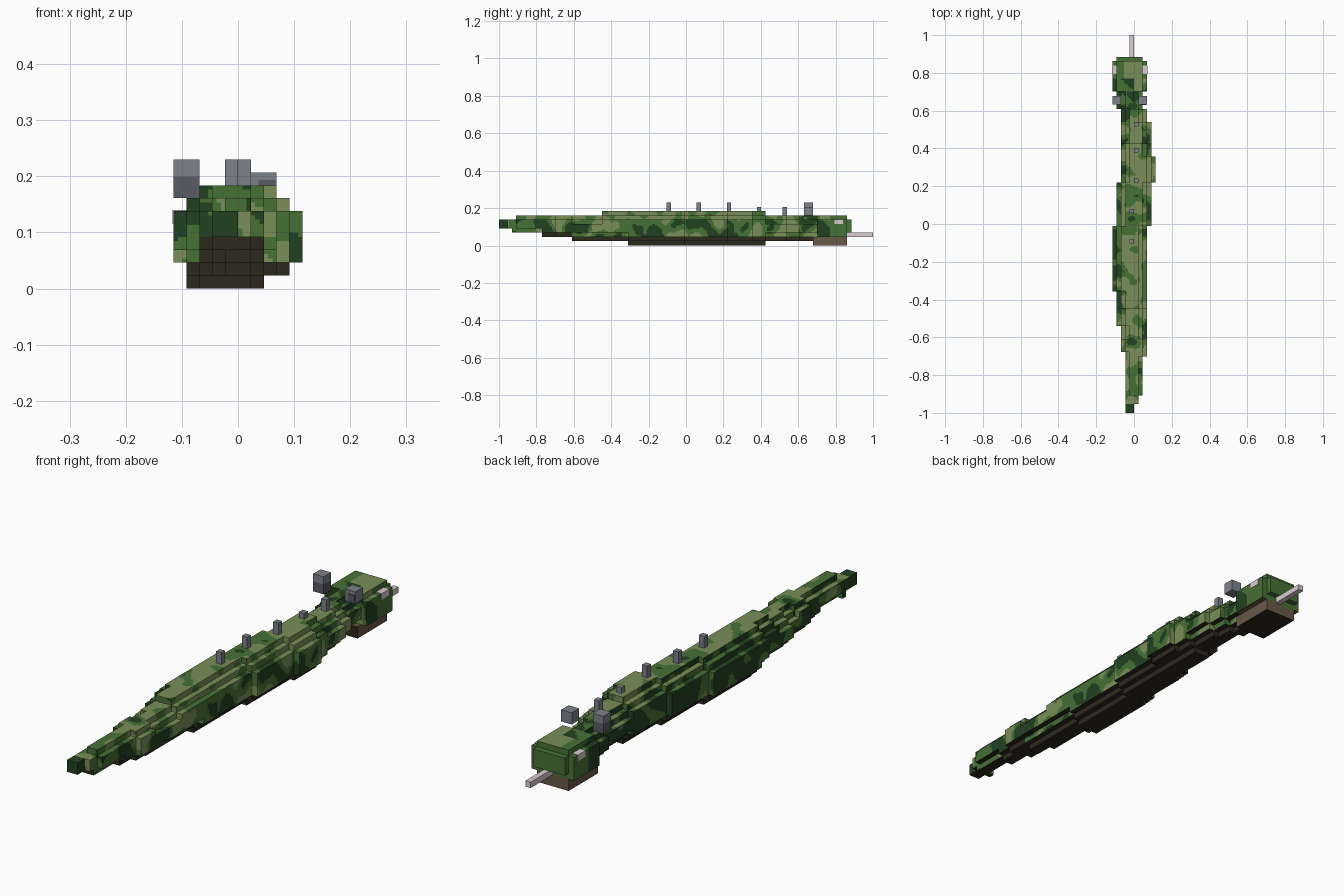
import bpy
import bmesh
from math import floor
from mathutils import Vector, noise

cube = bpy.data.objects.get("Cube")
if cube:
    bpy.data.objects.remove(cube, do_unlink=True)

V = 2 / 87  # block size
ORIGIN = Vector((0, -1, 0))


def material(name, *rgb):
    m = bpy.data.materials.new(name)
    m.use_nodes = True
    m.diffuse_color = (*rgb, 1)
    bsdf = m.node_tree.nodes["Principled BSDF"]
    bsdf.inputs["Base Color"].default_value = (*rgb, 1)
    bsdf.inputs["Roughness"].default_value = 0.9
    return m


olive = material("olive green", 0.195, 0.275, 0.10)
leaf = material("leaf green", 0.062, 0.165, 0.036)
forest = material("forest green", 0.015, 0.053, 0.014)
bark = material("dark belly brown", 0.025, 0.022, 0.013)
tan = material("jaw brown", 0.14, 0.10, 0.065)
grey = material("grey", 0.21, 0.22, 0.26)
slate = material("dark grey", 0.10, 0.105, 0.13)
pale = material("pale pink", 0.70, 0.61, 0.64)
PALETTE = [olive, leaf, forest, bark, tan]
OLIVE, LEAF, FOREST, BARK, TAN = range(5)


def place(p):
    return Vector(p) * V + ORIGIN


def finish(name, bm, mats):
    mesh = bpy.data.meshes.new(name)
    bm.to_mesh(mesh)
    bm.free()
    for m in mats:
        mesh.materials.append(m)
    obj = bpy.data.objects.new(name, mesh)
    bpy.context.collection.objects.link(obj)


def box(name, low, high, mat):
    a, b = place(low), place(high)
    bm = bmesh.new()
    bmesh.ops.create_cube(bm, size=1)
    for v in bm.verts:
        v.co = Vector((a[i] + b[i]) / 2 + v.co[i] * (b[i] - a[i]) for i in range(3))
    finish(name, bm, [mat])


def fill(cells, x0, x1, y0, y1, z0, z1):
    cells.update((x, y, z) for x in range(x0, x1)
                 for y in range(y0, y1) for z in range(z0, z1))


def skin(name, cells, rule):
    """Outer faces of a set of blocks, split finely and coloured by a rule."""
    bm = bmesh.new()
    verts = {}
    for cell in cells:
        for axis in range(3):
            for side in (0, 1):
                n = [0, 0, 0]
                n[axis] = 2 * side - 1
                if tuple(c + d for c, d in zip(cell, n)) in cells:
                    continue
                loop = [(0, 0), (1, 0), (1, 1), (0, 1)]
                if not side:
                    loop.reverse()
                corners = []
                for u, w in loop:
                    p = list(cell)
                    p[axis] += side
                    p[(axis + 1) % 3] += u
                    p[(axis + 2) % 3] += w
                    key = tuple(p)
                    if key not in verts:
                        verts[key] = bm.verts.new(place(key))
                    corners.append(verts[key])
                bm.faces.new(corners)
    bmesh.ops.subdivide_edges(bm, edges=bm.edges[:], cuts=2, use_grid_fill=True)
    bm.normal_update()
    for f in bm.faces:
        p = (f.calc_center_median() - ORIGIN) / V
        n = [round(c) for c in f.normal]
        cell = [floor(c) for c in p - Vector(n) / 2]
        f.material_index = rule(cell, n, p)
    finish(name, bm, PALETTE)


def camouflage(cell, n, p):
    """Blotches: pale along the ridge, darkest on the right flank."""
    x, y, z = cell
    value = noise.noise(Vector((p.x * 0.25 + 3.6, p.y * 0.29 + 5.2, p.z * 0.27 + 9.1)))
    value += 0.15 * noise.noise(p * 0.6)
    if n[2] > 0:
        value += 0.24 if z >= 6 else 0.08
        value -= 0.28 if p.x < -3 else 0.1 if p.x > 2 else 0
    elif n[0] < 0:
        value -= 0.22 if z >= 6 else 0.36
    elif n[0] > 0:
        value += 0.2 if z >= 6 else -0.06
    else:
        value -= 0.3 if x < -3 else 0.05
    return OLIVE if value > 0.13 else LEAF if value > -0.2 else FOREST


# Body stations: start, right edge, left edge, bottom, top, corner steps
STATIONS = [
    (0, -2, 0, 4, 6, 0), (2, -2, 1, 4, 6, 0), (3, -2, 1, 3, 6, 0),
    (4, -2, 2, 3, 7, 1), (10, -2, 2, 2, 7, 1), (13, -2, 3, 2, 7, 1),
    (14, -3, 3, 2, 7, 1), (17, -3, 3, 1, 7, 2), (20, -4, 3, 1, 7, 2),
    (24, -4, 3, 1, 8, 2), (28, -5, 3, 1, 8, 2), (30, -5, 3, 0, 8, 2),
    (43, -4, 4, 0, 8, 2), (53, -3, 5, 0, 8, 2), (59, -3, 4, 0, 8, 2),
    (62, -3, 4, 1, 7, 2), (67, -3, 3, 1, 7, 2), (70, -4, 2, 1, 7, 2),
]
HEAD_START, HEAD_END, TONGUE_END = 73, 81, 87

body = set()
belly_top = {}
ends = [s[0] for s in STATIONS[1:]] + [HEAD_START + 1]
for (y0, x0, x1, z0, z1, steps), y1 in zip(STATIONS, ends):
    for k in range(steps + 1):
        fill(body, x0 + k, x1 - k, y0, y1, z0 + steps - k, z1 - steps + k)
    for y in range(y0, y1):
        belly_top[y] = max(2, z0 + 1) if y >= 10 else 0
body -= {c for c in body if c[0] >= 2 and c[2] == 0}


def body_colour(cell, n, p):
    x, y, z = cell
    if z < belly_top[y] or n[2] < 0:
        return BARK
    if n[1] < 0 and z < 4 and -4 < x < 2:
        return BARK
    if y < 2:
        return FOREST
    return camouflage(cell, n, p)


skin("body", body, body_colour)

# Head with jaw, wide cheeks and snout plate
head = set()
fill(head, -4, 2, HEAD_START, HEAD_END, 0, 2)
fill(head, -4, 2, HEAD_START + 1, HEAD_END, 2, 7)
fill(head, -5, 3, HEAD_START + 1, HEAD_END, 2, 6)
fill(head, -4, 2, HEAD_END, HEAD_END + 1, 3, 6)


def head_colour(cell, n, p):
    x, y, z = cell
    if n[2] < 0:
        return BARK if z < 2 else TAN if z == 2 else LEAF
    if z < 2:
        return BARK if n[1] < 0 else TAN
    if n[2] > 0 and z == 6:
        if y < HEAD_START + 4 and -3 <= x < 0:
            return FOREST if p.x + p.y > HEAD_START + 1 else LEAF
        return OLIVE if p.x > -2.3 else LEAF
    if n[1] > 0 or y > HEAD_START + 3:
        return LEAF
    return camouflage(cell, n, p)


skin("head", head, head_colour)

# Tongue and nostrils
box("tongue", (-1, HEAD_END - 1, 2), (0, TONGUE_END, 3), pale)
for name, x in (("right_nostril", -5), ("left_nostril", 2)):
    box(name, (x - 0.08, 78, 5), (x + 1.08, 80, 6.08), pale)

# Raised eyes
box("right_eye_base", (-5, 71, 7), (-3, 73, 8.7), slate)
box("right_eye", (-5, 71, 8.7), (-3, 73, 10), grey)
box("left_eye", (1, 71, 7), (3, 73, 9), grey)
box("left_eye_patch", (1.6, 70.9, 7.2), (2.9, 71, 8.4), slate)

# Back spines: right edge, start, bottom, top
SPINES = [(-1, 39, 8, 10), (-1, 46, 8, 10), (0, 53, 8, 10),
          (0, 60, 8, 9), (0, 66, 7, 9)]
for i, (x, y, z0, z1) in enumerate(SPINES, 1):
    box(f"back_spine_{i}", (x, y, z0), (x + 1, y + 1, z1), grey)
